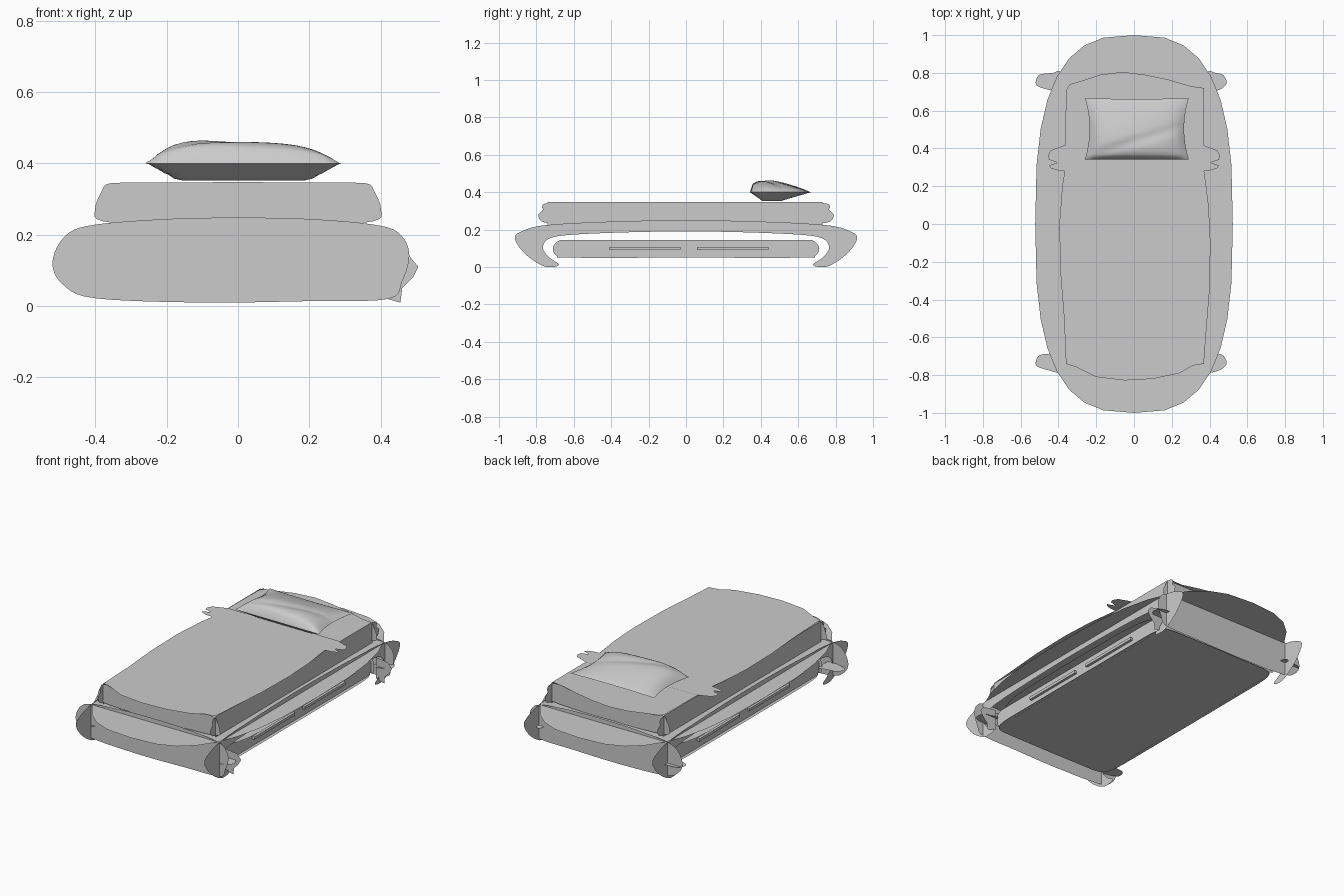
import bpy, bmesh, math
from mathutils import Vector

if "Cube" in bpy.data.objects:
    bpy.data.objects.remove(bpy.data.objects["Cube"], do_unlink=True)

grey = bpy.data.materials.new("light_grey")
grey.use_nodes = True
grey.diffuse_color = (0.6, 0.6, 0.6, 1)
grey.node_tree.nodes["Principled BSDF"].inputs["Base Color"].default_value = (0.6, 0.6, 0.6, 1)


def finish(name, bm):
    mesh = bpy.data.meshes.new(name)
    bm.to_mesh(mesh)
    bm.free()
    mesh.materials.append(grey)
    ob = bpy.data.objects.new(name, mesh)
    bpy.context.collection.objects.link(ob)
    return ob


def smooth_loop(points, steps=5):
    """Closed Catmull-Rom curve through the points."""
    out, n = [], len(points)
    for i in range(n):
        a, b, c, d = (Vector(points[(i + k) % n]) for k in (-1, 0, 1, 2))
        for s in range(steps):
            t = s / steps
            out.append(0.5 * (2 * b + (c - a) * t + (2 * a - 5 * b + 4 * c - d) * t ** 2
                              + (3 * b - a - 3 * c + d) * t ** 3))
    return out


def both(half):
    """Mirror a half outline across its first axis."""
    return half + [(-u, v) for u, v in reversed(half) if u > 0]


def squircle(a, b, power, n=32):
    pts = []
    for i in range(n):
        c, s = math.cos(2 * math.pi * i / n), math.sin(2 * math.pi * i / n)
        pts.append((a * math.copysign(abs(c) ** (2 / power), c),
                    b * math.copysign(abs(s) ** (2 / power), s)))
    return pts


def sheet(name, outline, axis, at, flip=False):
    """Flat panel perpendicular to an axis."""
    bm = bmesh.new()
    place = {"x": lambda u, v: (at, u, v),
             "y": lambda u, v: (u, at, v),
             "z": lambda u, v: (u, v, at)}[axis]
    face = bm.faces.new([bm.verts.new(place(u, v)) for u, v in outline])
    face.normal_update()
    outward = {"x": face.normal.x, "y": face.normal.y, "z": face.normal.z}[axis]
    if (outward < 0) != flip:
        face.normal_flip()
    bmesh.ops.triangulate(bm, faces=bm.faces[:])
    return finish(name, bm)


# Bed frame deck
sheet("frame_deck", squircle(0.523, 1.0, 2.8), "z", 0.222)

# Frame ends, with bulging sides
end = [(-.52, .12), (-.49, .19), (-.42, .225), (-.22, .243), (0, .248), (.22, .243),
       (.4, .225), (.46, .195), (.48, .14), (.46, .07), (.42, .02),
       (.2, .014), (-.1, .01), (-.4, .022), (-.49, .06)]
sheet("frame_front", smooth_loop(end), "y", -0.775, True)
sheet("frame_back", smooth_loop(end), "y", 0.775)

# Arched frame sides that curl under at the legs
arch = [(0, .25), (.4, .243), (.75, .224), (.88, .19), (.915, .15), (.86, .07), (.77, .008),
        (.71, .0), (.68, .015), (.73, .05), (.765, .1), (.735, .15), (.62, .172), (.3, .186), (0, .19)]
for side, x in (("left", .42), ("right", -.42)):
    sheet("frame_side_" + side, smooth_loop(both(arch)), "x", x, x < 0)

# Foot pads and corner tabs
for end_name, y in (("front", -.73), ("back", .755)):
    for side, sx in (("left", 1), ("right", -1)):
        reach = .49 if sx > 0 else .52
        foot = [(sx * .39, y - .05), (sx * .45, y - .045), (sx * (reach - .01), y - .025),
                (sx * reach, y), (sx * (reach - .02), y + .035), (sx * .43, y + .045), (sx * .39, y + .05)]
        sheet(f"foot_{end_name}_{side}", smooth_loop(foot), "z", 0.1)
    tab = [(.4, .025), (.455, .01), (.46, .05), (.49, .08), (.505, .11), (.48, .14), (.4, .15)]
    sheet("corner_tab_" + end_name, tab, "y", y * .95, y < 0)

# Drawer box under the deck: floor, top, rounded fronts, ends and handles
sheet("drawer_floor", squircle(.4, .72, 14), "z", .05, True)
sheet("drawer_top", squircle(.43, .7, 6), "z", .145)
for side, x in (("left", .38), ("right", -.38)):
    front = [(.0, .145), (.6, .145), (.68, .14), (.712, .1), (.69, .06), (.62, .05), (0, .05)]
    sheet("drawer_front_" + side, smooth_loop(both(front)), "x", x, x < 0)
    for label, low, high in (("a", -.41, -.03), ("b", .06, .44)):
        bm = bmesh.new()
        bmesh.ops.create_cube(bm, size=1)
        for v in bm.verts:
            v.co = (x + v.co.x * .03, (low + high) / 2 + v.co.y * (high - low), .1 + v.co.z * .016)
        finish(f"drawer_handle_{side}_{label}", bm)
for end_name, y in (("front", -.7), ("back", .7)):
    sheet("drawer_end_" + end_name, [(u, .1 + v) for u, v in squircle(.4, .048, 8)], "y", y, y < 0)

# Mattress sides and ends
long_side = [(0, .345), (.5, .345), (.73, .342), (.77, .325), (.765, .305), (.79, .275),
             (.74, .235), (.5, .245), (0, .255)]
for side, x in (("left", .37), ("right", -.365)):
    sheet("mattress_side_" + side, smooth_loop(both(long_side)), "x", x, x < 0)
    core = [(-.74, .225), (.73, .225), (.73, .347), (-.74, .347)]
    sheet("mattress_core_" + side, core, "x", x, x < 0)
short_side = [(0, .347), (.3, .346), (.365, .342), (.38, .325), (.4, .275), (.38, .238), (.2, .226), (0, .226)]
for end_name, y in (("front", -.74), ("back", .725)):
    sheet("mattress_end_" + end_name, smooth_loop(both(short_side)), "y", y, y < 0)

# Mattress top with a bowed head end
head = [(.37, .3), (.37, .72), (.3, .73), (.18, .765), (.06, .79), (-.06, .805),
        (-.18, .79), (-.27, .76), (-.34, .74), (-.36, .71), (-.365, .3)]
sheet("mattress_top", head, "z", .347)

# Blanket with a bowed foot end
blanket = [(.37, .29), (.395, .1), (.405, -.1), (.4, -.35), (.38, -.6), (.37, -.74), (.31, -.75),
           (.24, -.79), (.1, -.82), (-.05, -.828), (-.2, -.81), (-.3, -.76), (-.36, -.74),
           (-.37, -.5), (-.39, -.25), (-.395, 0), (-.38, .2), (-.365, .29)]
sheet("blanket", blanket, "z", .35)

# Folded sheet across the bed with lobed ends
fold = [(.36, .28), (.41, .285), (.44, .295), (.45, .31), (.405, .325), (.45, .34), (.455, .365),
        (.44, .39), (.4, .405), (.36, .42)]
sheet("folded_sheet", both(fold), "z", .351)

# Pillow: a puffed skin peaking near the front, over a wedge-sided underside
bm = bmesh.new()
n = 24
for top in (True, False):
    rows = []
    for i in range(n + 1):
        row = []
        for j in range(n + 1):
            u, v = 2 * i / n - 1, 2 * j / n - 1
            x = .015 + .275 * u * (1 - .09 * (1 - v * v))
            y = .505 + .163 * v * (1 - .04 * (1 - u * u) * (v > 0))
            if top:
                swell = abs(math.sin(math.pi * math.sqrt((1 + v) / 2))) ** .8
                puff = swell * max(0, 1 - u ** 4) ** .8
                crease = .008 * math.exp(-((v + .4 - .5 * u) / .16) ** 2)
                z = .4 + puff * (.062 - .012 * u - crease)
            else:
                z = .4 - .048 * min(1, (1 + v) / .42, 1 - v, (1 - abs(u)) / .28)
            row.append(bm.verts.new((x, y, z)))
        rows.append(row)
    for i in range(n):
        for j in range(n):
            quad = [rows[i][j], rows[i + 1][j], rows[i + 1][j + 1], rows[i][j + 1]]
            bm.faces.new(quad if top else quad[::-1])
bmesh.ops.remove_doubles(bm, verts=bm.verts[:], dist=0.0005)
pillow = finish("pillow", bm)
bpy.ops.object.select_all(action="DESELECT")
pillow.select_set(True)
bpy.context.view_layer.objects.active = pillow
bpy.ops.object.shade_smooth_by_angle(angle=math.radians(50))
